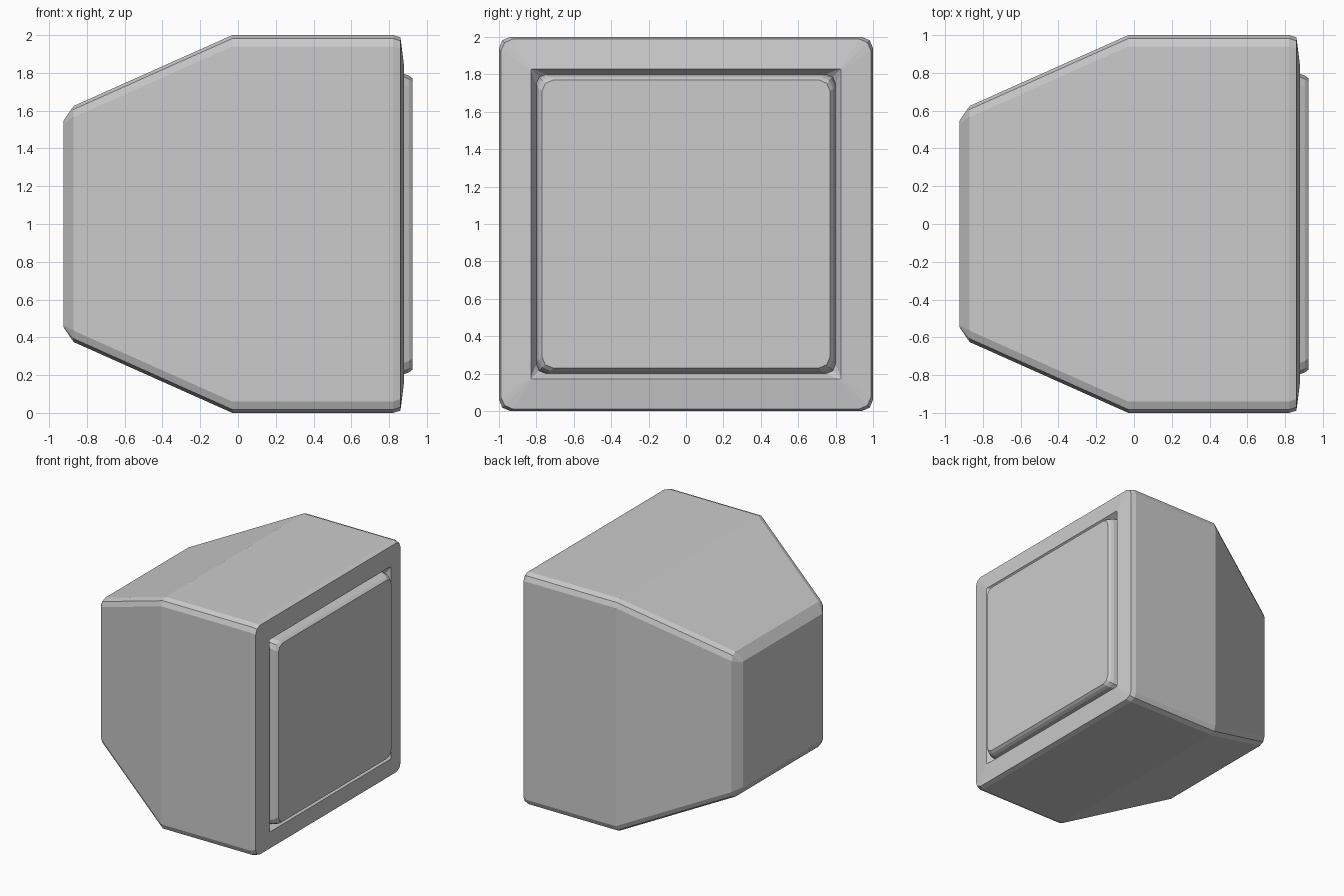
import bpy, bmesh

if "Cube" in bpy.data.objects:
    bpy.data.objects.remove(bpy.data.objects["Cube"])


def section(bm, x, h, c):
    """Square ring of half-size h at depth x, corners softened by two facets of width c."""
    d = 0.3 * c
    corner = [(h, h - c), (h - d, h - d), (h - c, h)]
    pts = []
    for _ in range(4):
        pts += corner
        corner = [(-b, a) for a, b in corner]      # next corner, turned 90 degrees
    return [bm.verts.new((x, y, z + 1)) for y, z in pts]


def loft(name, profile, cap_start=False, cap_end=False):
    bm = bmesh.new()
    rings = [section(bm, *p) for p in profile]
    n = len(rings[0])
    for a, b in zip(rings, rings[1:]):
        for i in range(n):
            j = (i + 1) % n
            bm.faces.new((a[i], a[j], b[j], b[i]))
    if cap_start:
        bm.faces.new(rings[0][::-1])
    if cap_end:
        bm.faces.new(rings[-1])
    me = bpy.data.meshes.new(name)
    bm.to_mesh(me)
    bm.free()
    ob = bpy.data.objects.new(name, me)
    bpy.context.collection.objects.link(ob)
    return ob


# Housing: tapered back, square body, sloped bezel, groove around the screen
loft("housing", [
    (-0.925, 0.545, 0.01),
    (-0.87, 0.625, 0.06),
    (-0.03, 1.0, 0.06),
    (0.82, 1.0, 0.06),
    (0.86, 0.988, 0.06),
    (0.88, 0.83, 0.01),
    (0.83, 0.80, 0.05),
], cap_start=True)

# Screen: raised panel rising out of the groove with a bevelled rim
loft("screen", [
    (0.83, 0.80, 0.05),
    (0.88, 0.795, 0.06),
    (0.905, 0.785, 0.06),
    (0.925, 0.77, 0.06),
], cap_end=True)
